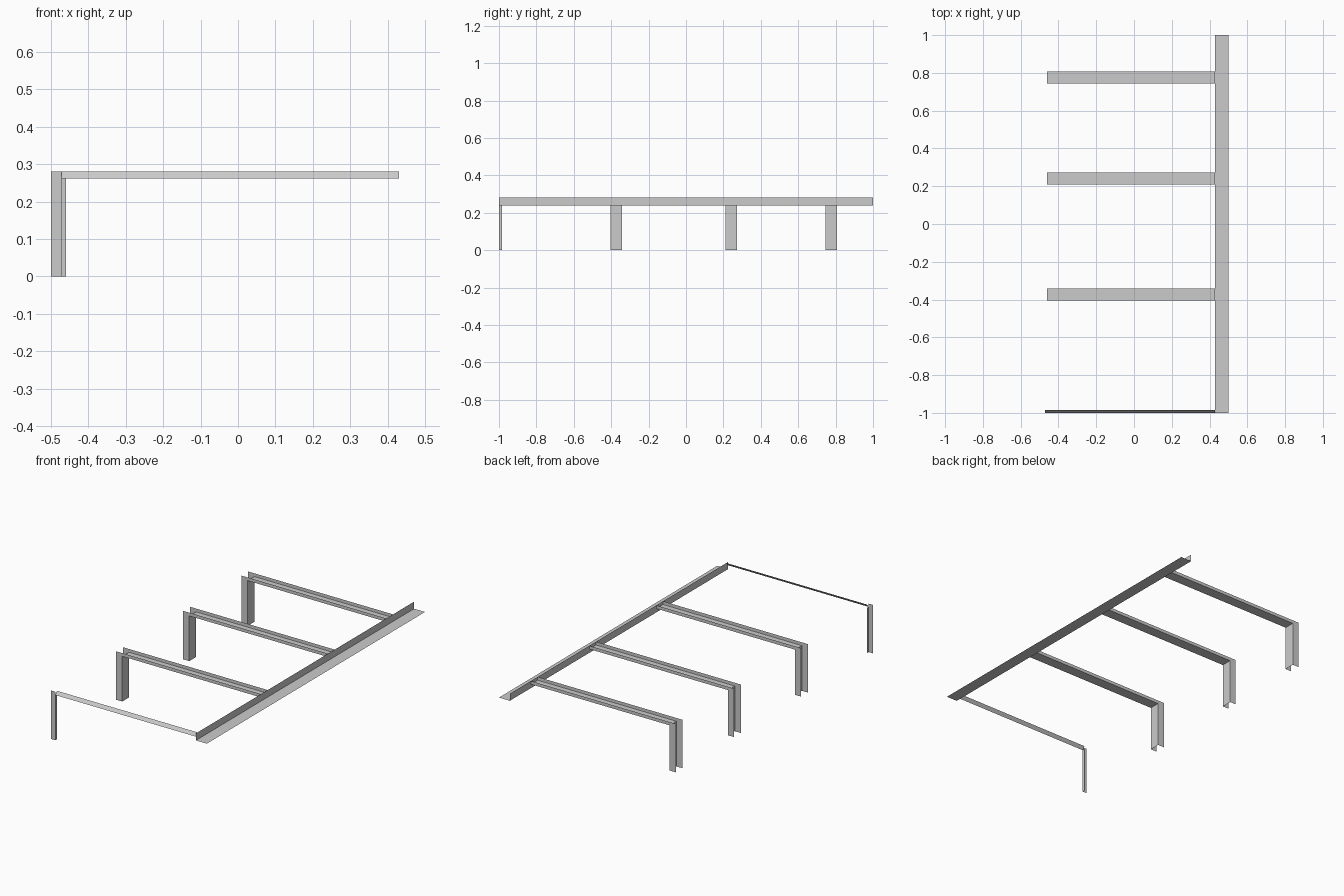
import bpy

cube = bpy.data.objects.get("Cube")
if cube:
    bpy.data.objects.remove(cube)

grey = bpy.data.materials.new("steel_grey")
grey.use_nodes = True
colour = (0.6, 0.6, 0.6, 1)
grey.diffuse_color = colour
grey.node_tree.nodes["Principled BSDF"].inputs["Base Color"].default_value = colour


def sheet_part(name, faces):
    """Make a sheet-metal part from a list of flat outlines."""
    verts, index = [], []
    for outline in faces:
        ids = []
        for p in outline:
            if p not in verts:
                verts.append(p)
            ids.append(verts.index(p))
        index.append(ids)
    mesh = bpy.data.meshes.new(name)
    mesh.from_pydata(verts, [], index)
    mesh.materials.append(grey)
    obj = bpy.data.objects.new(name, mesh)
    bpy.context.collection.objects.link(obj)
    return obj


def strip(a, b, start, end, axis):
    """Sweep the line a-b (two coordinates) straight along one axis."""
    def at(p, t):
        q = list(p)
        q.insert(axis, t)
        return tuple(q)
    return [at(a, start), at(a, end), at(b, end), at(b, start)]


X, Y, Z = 0, 1, 2
outer, inner, rail = -0.5, -0.46, 0.43   # leg edge, leg web, rail face
web_z, top = 0.262, 0.281                # beam web and flange heights

# Long angle rail: upright flange and outward ledge
sheet_part("long_rail", [
    strip((rail, top), (rail, 0.24), -1, 1, Y),
    strip((rail, 0.24), (0.5, 0.24), -1, 1, Y),
])

# Channel frames: beam opening upward, leg opening outward
for label, y in (("front", -0.373), ("middle", 0.241), ("rear", 0.776)):
    y0, y1 = y - 0.031, y + 0.031
    beam = [strip((y0, web_z), (y1, web_z), inner, rail, X)]
    leg = [strip((inner, y0), (inner, y1), 0, web_z, Z)]
    for side in (y0, y1):
        beam.append(strip((side, web_z), (side, top), inner, rail, X))
        leg.append([(outer, side, 0), (inner, side, 0), (inner, side, web_z),
                    (inner, side, top), (outer, side, top)])
    sheet_part(label + "_channel_beam", beam)
    sheet_part(label + "_channel_leg", leg)

# End frame: slim sloped bar on an angle leg
end_x, back = -0.472, -0.985
sheet_part("end_bar", [strip((-1, web_z), (back, top), end_x, rail, X)])
sheet_part("end_leg", [
    strip((outer, -1), (end_x, -1), 0, top, Z),
    strip((end_x, -1), (end_x, back), 0, web_z, Z),
])
